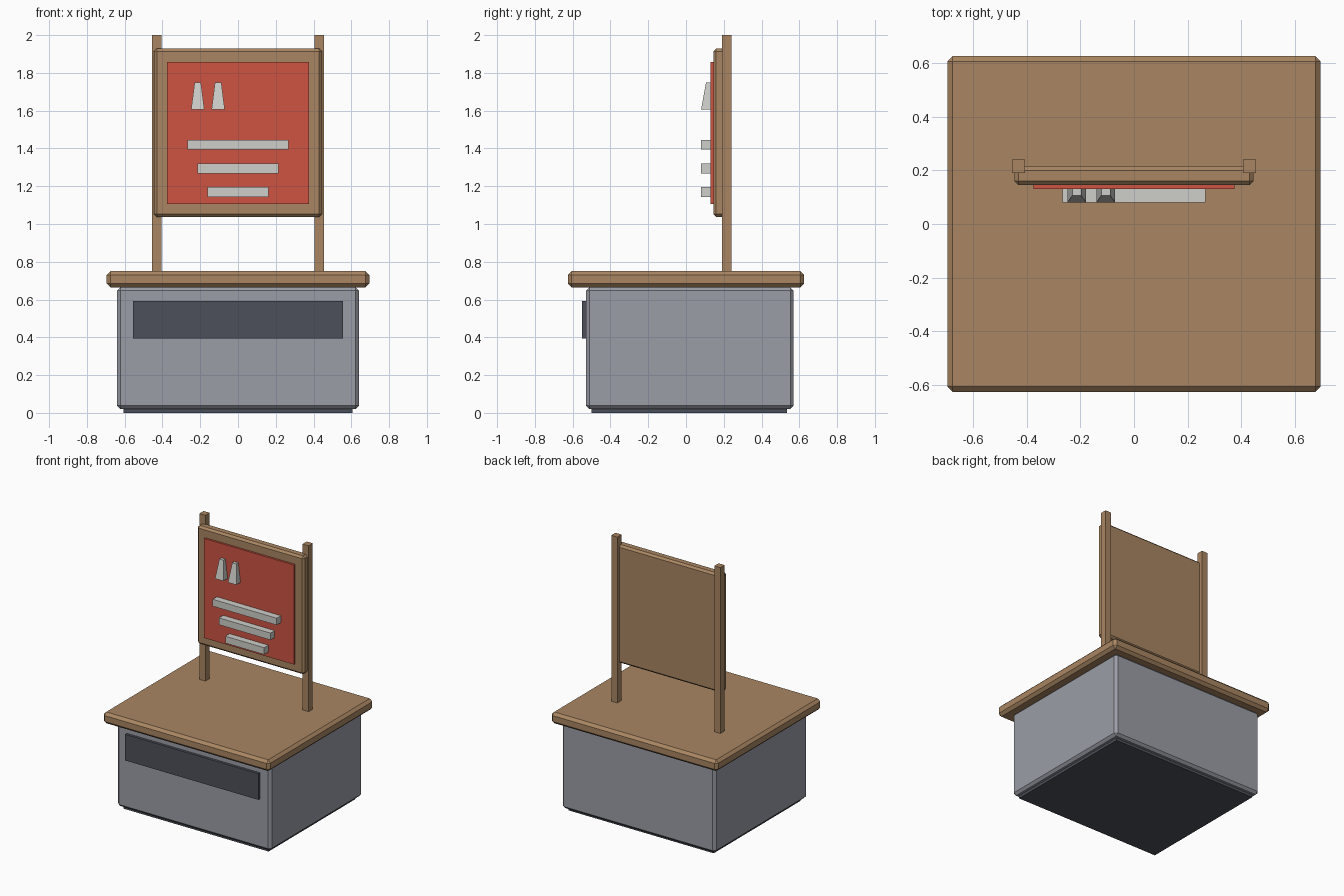
import bpy, bmesh

if "Cube" in bpy.data.objects:
    bpy.data.objects.remove(bpy.data.objects["Cube"])


def material(name, rgb):
    m = bpy.data.materials.new(name)
    m.diffuse_color = (*rgb, 1.0)
    m.use_nodes = True
    m.node_tree.nodes["Principled BSDF"].inputs["Base Color"].default_value = m.diffuse_color
    return m


WOOD = material("brown_wood", (0.40, 0.24, 0.123))
GREY = material("grey_cabinet", (0.325, 0.34, 0.385))
DARK = material("dark_grey", (0.073, 0.08, 0.102))
RED = material("red_panel", (0.61, 0.088, 0.054))
WHITE = material("off_white", (0.62, 0.62, 0.59))


def block(name, mat, x, y, z, bevel=0.0, taper=1.0):
    """Box from (min, max) ranges, with optional chamfer and tapered top."""
    bm = bmesh.new()
    bmesh.ops.create_cube(bm, size=1.0)
    for v in bm.verts:
        s = taper if v.co.z > 0 else 1.0
        v.co.x = (x[0] + x[1]) / 2 + v.co.x * s * (x[1] - x[0])
        v.co.y = (y[0] + y[1]) / 2 + v.co.y * s * (y[1] - y[0])
        v.co.z = (z[0] + z[1]) / 2 + v.co.z * (z[1] - z[0])
    if bevel:
        bmesh.ops.bevel(bm, geom=bm.edges[:], offset=bevel, segments=1,
                        affect='EDGES', profile=0.5)
    bmesh.ops.recalc_face_normals(bm, faces=bm.faces[:])
    me = bpy.data.meshes.new(name)
    bm.to_mesh(me)
    bm.free()
    me.materials.append(mat)
    ob = bpy.data.objects.new(name, me)
    bpy.context.collection.objects.link(ob)
    return ob


# Counter: plinth, cabinet, front panel and worktop
block("plinth", DARK, (-0.605, 0.605), (-0.50, 0.535), (0.0, 0.06))
block("cabinet", GREY, (-0.64, 0.64), (-0.53, 0.57), (0.02, 0.665), 0.018)
block("front_panel", DARK, (-0.555, 0.555), (-0.55, -0.52), (0.395, 0.592))
block("worktop", WOOD, (-0.695, 0.695), (-0.625, 0.625), (0.665, 0.75), 0.02)

# Sign posts
for side, cx in (("left", -0.43), ("right", 0.43)):
    block(side + "_post", WOOD, (cx - 0.025, cx + 0.025), (0.19, 0.24), (0.74, 2.0))

# Sign board with its red face
block("sign_board", WOOD, (-0.445, 0.445), (0.145, 0.215), (1.038, 1.929), 0.015)
block("sign_face", RED, (-0.375, 0.375), (0.13, 0.16), (1.107, 1.857))

# Raised bars, getting shorter downwards
for i, (half, cz) in enumerate(((0.267, 1.42), (0.215, 1.294), (0.162, 1.17))):
    block(f"sign_bar_{i + 1}", WHITE, (-half, half), (0.08, 0.14),
          (cz - 0.026, cz + 0.026))

# Two tapered pegs set into the sign
for i, cx in enumerate((-0.213, -0.105)):
    block(f"sign_peg_{i + 1}", WHITE, (cx - 0.035, cx + 0.035), (0.08, 0.18),
          (1.607, 1.75), taper=0.48)
